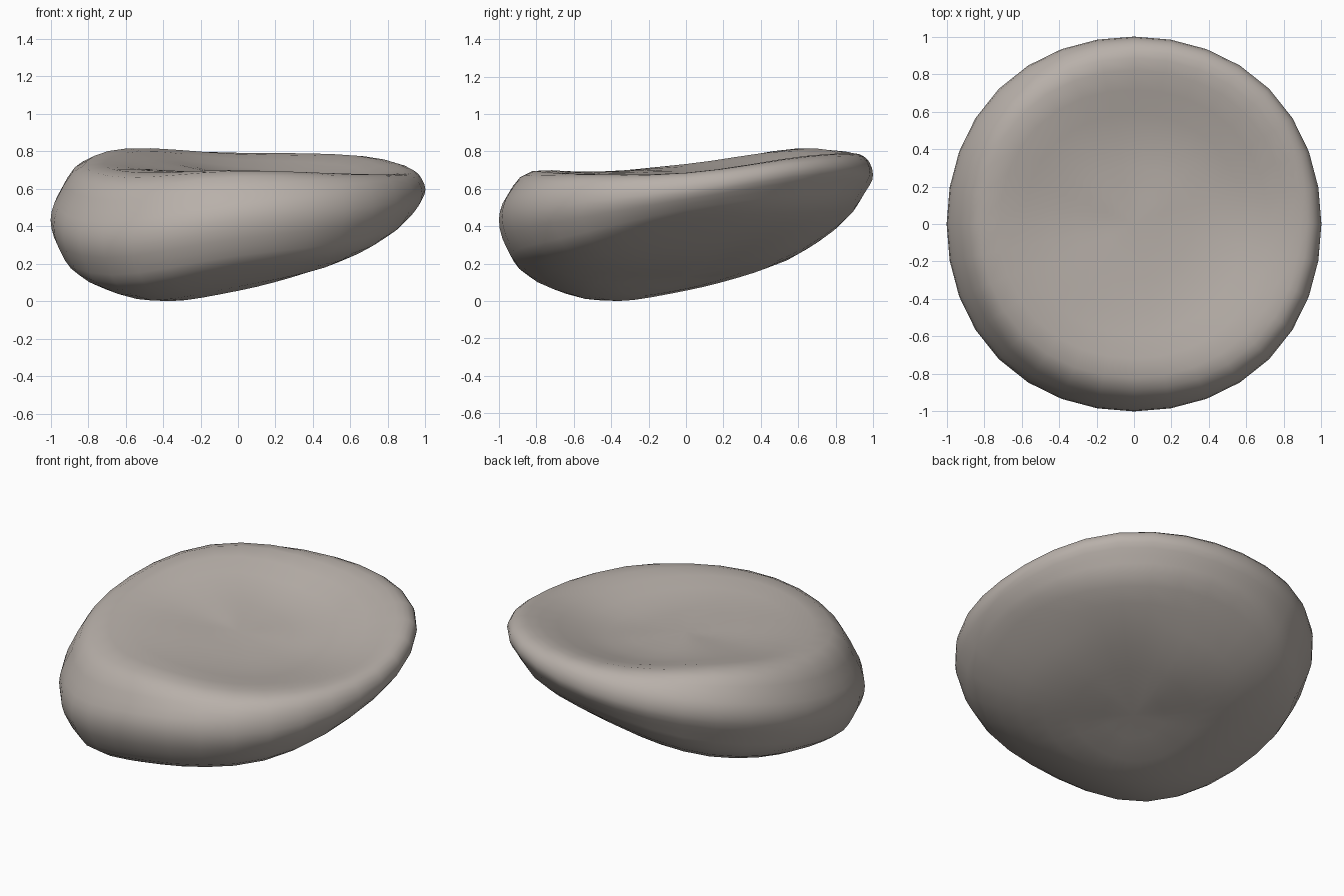
import bpy, bmesh, math

if "Cube" in bpy.data.objects:
    bpy.data.objects.remove(bpy.data.objects["Cube"])

# Section through the pebble: radius of each station, from upper dish to underside
RADII = [0.45, 0.82, 0.955, 1.0, 0.96, 0.85, 0.5]
TOP_CENTRE, BOTTOM_CENTRE = 0.67, 0.135
# Station heights in eight directions, anticlockwise from +x
HEIGHTS = [
    [0.63, 0.685, 0.68, 0.60, 0.52, 0.43, 0.245],
    [0.66, 0.77, 0.77, 0.71, 0.62, 0.48, 0.30],
    [0.69, 0.79, 0.775, 0.68, 0.59, 0.46, 0.24],
    [0.735, 0.82, 0.72, 0.60, 0.47, 0.295, 0.155],
    [0.71, 0.73, 0.575, 0.44, 0.30, 0.175, 0.06],
    [0.70, 0.665, 0.48, 0.33, 0.19, 0.065, 0.005],
    [0.68, 0.70, 0.57, 0.44, 0.29, 0.17, 0.06],
    [0.645, 0.685, 0.64, 0.51, 0.38, 0.26, 0.155],
]
SIDES, STEPS = 32, 3


def spline(a, b, c, d, t):
    return b + 0.5 * t * (c - a + t * (2*a - 5*b + 4*c - d + t * (3*(b - c) + d - a)))


def heights_at(side):
    """Smoothly blend the eight sections around the outline."""
    i, f = divmod(side * 8 / SIDES, 1)
    rows = [HEIGHTS[(int(i) + k) % 8] for k in (-1, 0, 1, 2)]
    return [spline(*column, f) for column in zip(*rows)]


def section(side):
    """Smooth (radius, height) section from the top centre to the bottom centre."""
    near, far = heights_at(side), heights_at(side + SIDES // 2)
    pts = [(-RADII[0], far[0]), (0, TOP_CENTRE), *zip(RADII, near),
           (0, BOTTOM_CENTRE), (-RADII[-1], far[-1])]
    out = []
    for k in range(1, len(pts) - 2):
        for s in range(STEPS):
            out.append([spline(*c, s / STEPS) for c in zip(*pts[k-1:k+3])])
    return out[1:]


# Lofted pebble body, its outline slightly squarer than a circle
bm = bmesh.new()
rings = []
for n in range(SIDES):
    a = 2 * math.pi * n / SIDES
    w = 1 + 0.02 * math.sin(2 * a) ** 2
    rings.append([bm.verts.new((w * r * math.cos(a), w * r * math.sin(a), z))
                  for r, z in section(n)])
top = bm.verts.new((0, 0, TOP_CENTRE))
bottom = bm.verts.new((0, 0, BOTTOM_CENTRE))
for n in range(SIDES):
    p, q = rings[n], rings[(n + 1) % SIDES]
    bm.faces.new((top, p[0], q[0]))
    bm.faces.new((bottom, q[-1], p[-1]))
    for k in range(len(p) - 1):
        bm.faces.new((p[k], p[k+1], q[k+1], q[k]))

# Rest on the ground and shade smooth
low = min(v.co.z for v in bm.verts)
for v in bm.verts:
    v.co.z -= low
for f in bm.faces:
    f.smooth = True
bmesh.ops.recalc_face_normals(bm, faces=bm.faces)
mesh = bpy.data.meshes.new("pebble")
bm.to_mesh(mesh)
bm.free()
pebble = bpy.data.objects.new("pebble", mesh)
bpy.context.collection.objects.link(pebble)

# Warm grey stone
stone = bpy.data.materials.new("stone")
stone.diffuse_color = (0.48, 0.435, 0.40, 1)
stone.use_nodes = True
stone.node_tree.nodes["Principled BSDF"].inputs["Base Color"].default_value = stone.diffuse_color
mesh.materials.append(stone)
